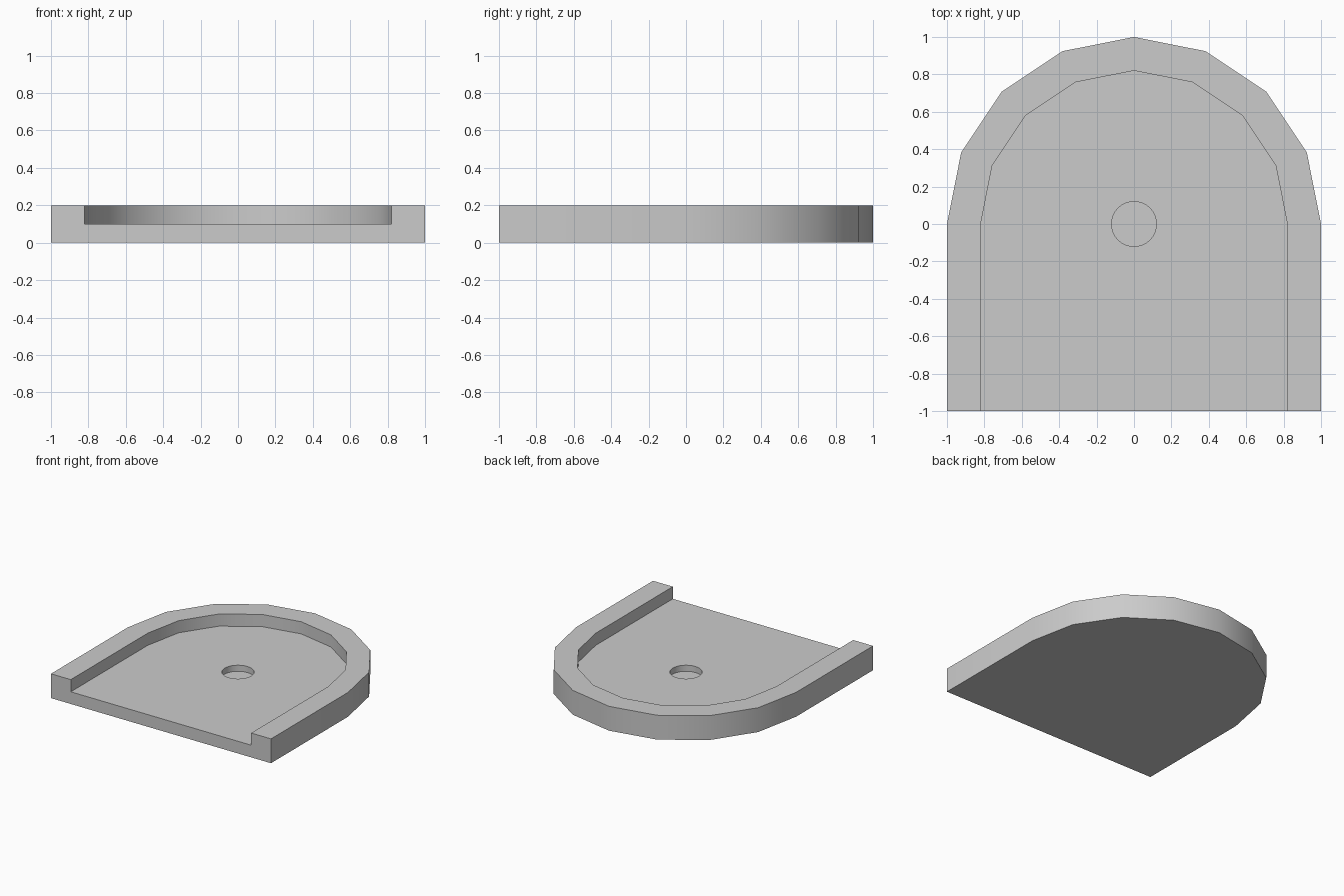
import bpy, bmesh
from math import sin, cos, pi, radians

if "Cube" in bpy.data.objects:
    bpy.data.objects.remove(bpy.data.objects["Cube"])


def arch(radius, front):
    """Half 16-gon at the back, straight sides running to the front."""
    arc = [(radius * cos(pi * i / 8), radius * sin(pi * i / 8)) for i in range(9)]
    return arc + [(-radius, front), (radius, front)]


def circle(radius, sides):
    return [(radius * cos(2 * pi * i / sides), radius * sin(2 * pi * i / sides))
            for i in range(sides)]


def prism(name, outline, z0, z1):
    bm = bmesh.new()
    base = bm.faces.new([bm.verts.new((x, y, z0)) for x, y in outline])
    top = bmesh.ops.extrude_face_region(bm, geom=[base])["geom"]
    verts = [v for v in top if isinstance(v, bmesh.types.BMVert)]
    bmesh.ops.translate(bm, verts=verts, vec=(0, 0, z1 - z0))
    bmesh.ops.recalc_face_normals(bm, faces=bm.faces)
    mesh = bpy.data.meshes.new(name)
    bm.to_mesh(mesh)
    bm.free()
    obj = bpy.data.objects.new(name, mesh)
    bpy.context.collection.objects.link(obj)
    return obj


def cut(target, cutter):
    cutter.hide_render = True
    mod = target.modifiers.new("cut", 'BOOLEAN')
    mod.operation = 'DIFFERENCE'
    mod.solver = 'EXACT'
    mod.object = cutter
    bpy.context.view_layer.objects.active = target
    bpy.ops.object.modifier_apply(modifier=mod.name)
    bpy.data.objects.remove(cutter)


# Arched base plate
plate = prism("arched_tray", arch(1.0, -1.0), 0.0, 0.2)

# Recess open at the front, then a shallow blind hole in its floor
cut(plate, prism("recess_cutter", arch(0.82, -1.2), 0.1, 0.3))
cut(plate, prism("hole_cutter", circle(0.12, 32), 0.05, 0.15))

# Smooth curved walls, crisp edges
bpy.ops.object.select_all(action='DESELECT')
plate.select_set(True)
bpy.context.view_layer.objects.active = plate
bpy.ops.object.shade_smooth_by_angle(angle=radians(30))
